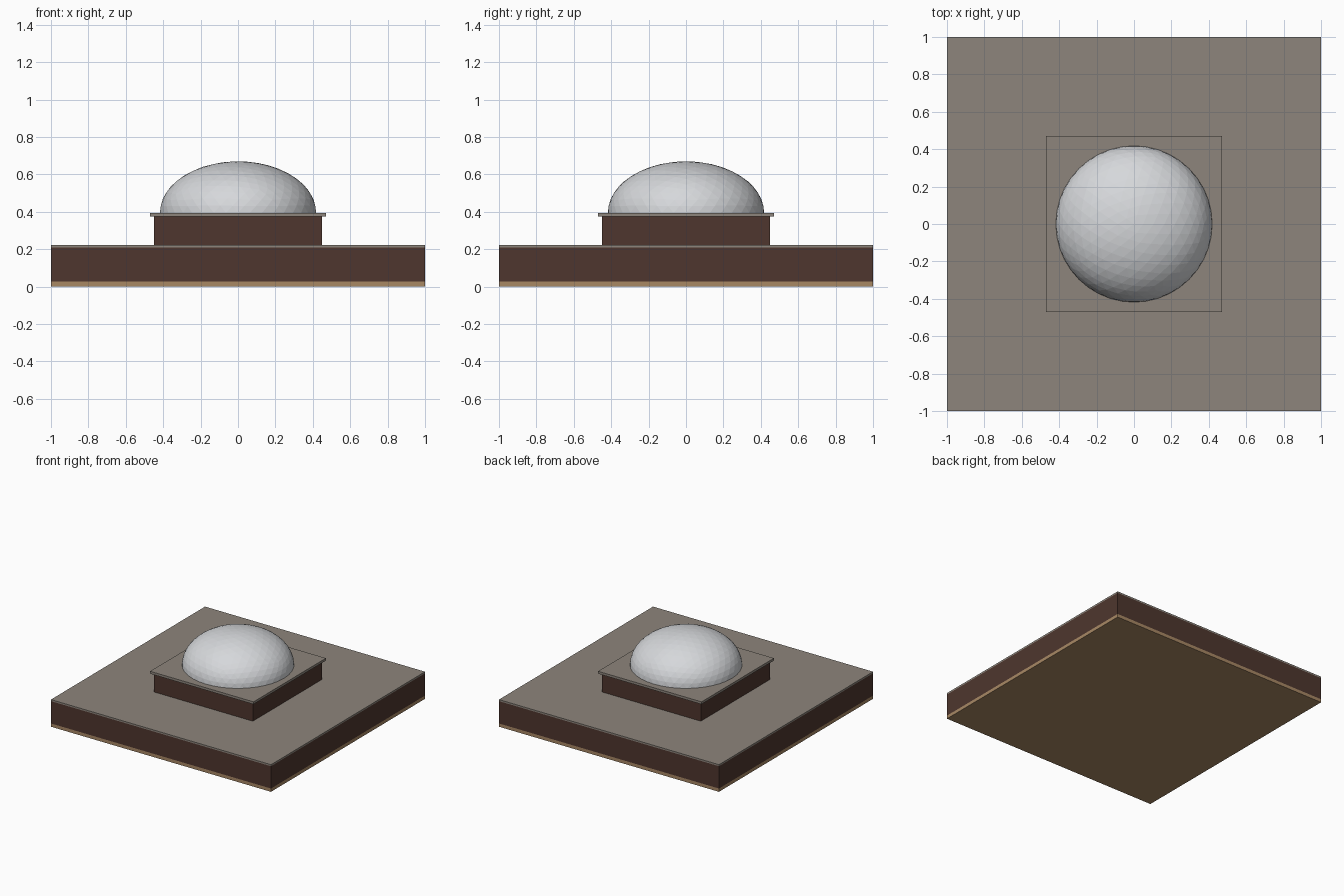
import bpy
import bmesh
from mathutils import Matrix

old = bpy.data.objects.get("Cube")
if old:
    bpy.data.objects.remove(old, do_unlink=True)


def srgb(r, g, b):
    """Convert 8-bit screen values to a linear colour."""
    lin = [c / 12.92 if c <= 0.04045 else ((c + 0.055) / 1.055) ** 2.4
           for c in (r / 255, g / 255, b / 255)]
    return (*lin, 1.0)


def material(name, colour):
    mat = bpy.data.materials.new(name)
    mat.use_nodes = True
    mat.diffuse_color = colour
    node = next(n for n in mat.node_tree.nodes if n.type == 'BSDF_PRINCIPLED')
    node.inputs["Base Color"].default_value = colour
    return mat


def finish(name, bm, mat):
    mesh = bpy.data.meshes.new(name)
    bm.to_mesh(mesh)
    bm.free()
    mesh.materials.append(mat)
    obj = bpy.data.objects.new(name, mesh)
    bpy.context.collection.objects.link(obj)
    return obj


def slab(name, half, bottom, top, mat):
    """Square block centred on the z axis."""
    bm = bmesh.new()
    place = (Matrix.Translation((0, 0, (bottom + top) / 2))
             @ Matrix.Diagonal((2 * half, 2 * half, top - bottom, 1)))
    bmesh.ops.create_cube(bm, size=1, matrix=place)
    return finish(name, bm, mat)


def dome(name, radius, height, bottom, mat):
    """Flattened, faceted upper half of a sphere."""
    bm = bmesh.new()
    bmesh.ops.create_icosphere(bm, subdivisions=4, radius=1)
    geom = bm.verts[:] + bm.edges[:] + bm.faces[:]
    bmesh.ops.bisect_plane(bm, geom=geom, plane_co=(0, 0, 0),
                           plane_no=(0, 0, 1), clear_inner=True)
    rim = [e for e in bm.edges if e.is_boundary]
    bmesh.ops.contextual_create(bm, geom=rim)
    bmesh.ops.transform(bm, verts=bm.verts,
                        matrix=Matrix.Translation((0, 0, bottom))
                        @ Matrix.Diagonal((radius, radius, height, 1)))
    bmesh.ops.recalc_face_normals(bm, faces=bm.faces)
    return finish(name, bm, mat)


timber = material("tan timber", srgb(168, 136, 100))
brown = material("dark brown", srgb(78, 54, 46))
stone = material("warm grey", srgb(141, 133, 124))
pale = material("pale grey", srgb(214, 216, 219))

# Wide lower block with a thin timber underside and a grey top sheet
slab("underside_board", 1.0, 0.0, 0.027, timber)
slab("main_block", 1.0, 0.027, 0.21, brown)
slab("top_sheet", 1.0, 0.21, 0.223, stone)

# Raised curb with its overhanging cap
slab("curb", 0.45, 0.223, 0.375, brown)
slab("curb_cap", 0.47, 0.375, 0.395, stone)

# Faceted dome
dome("dome", 0.418, 0.275, 0.395, pale)
